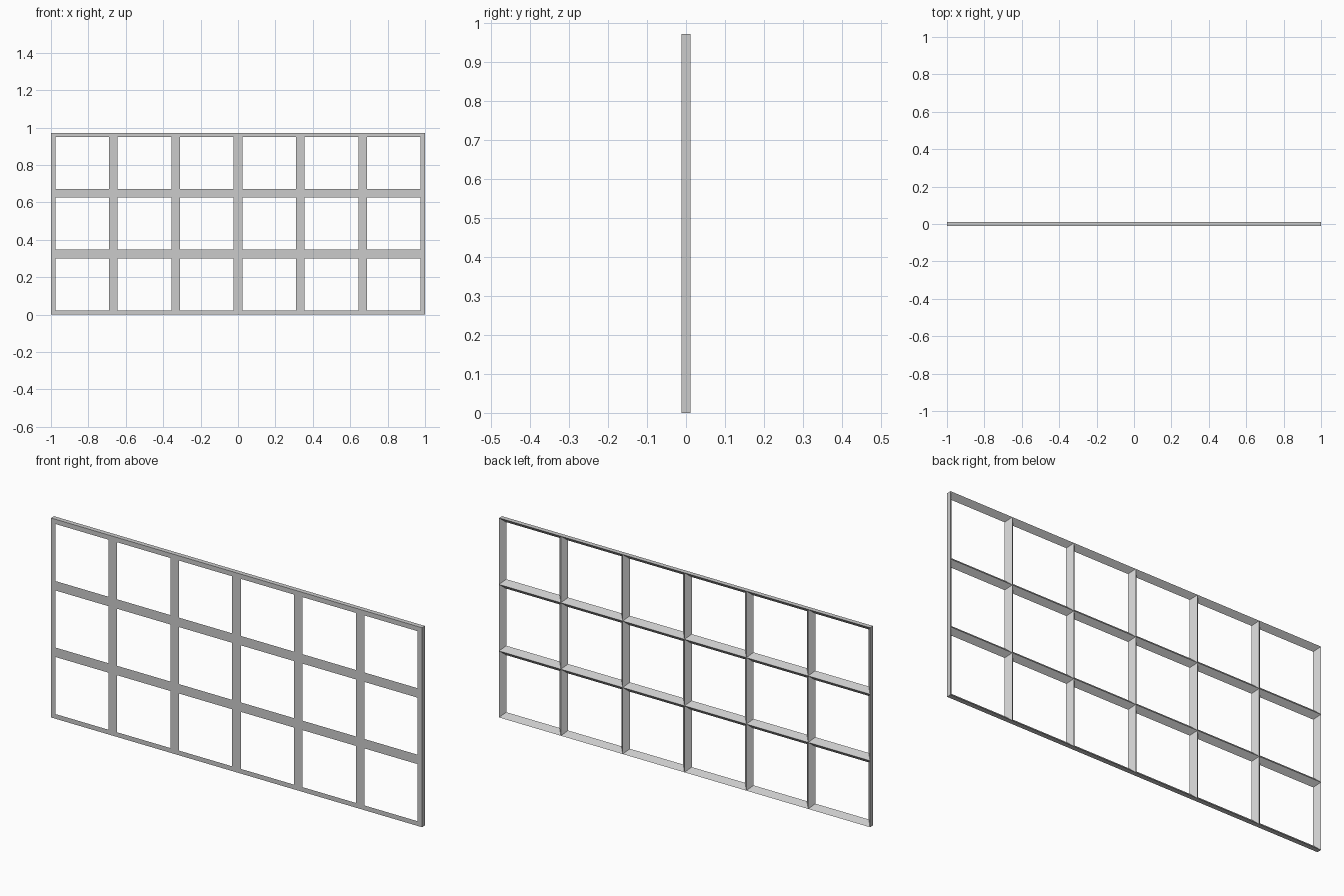
import bpy
import bmesh

cube = bpy.data.objects.get("Cube")
if cube:
    bpy.data.objects.remove(cube, do_unlink=True)

COLS, ROWS = 6, 3
WIDTH, HEIGHT = 2.0, 0.972
HALF_BAR = 0.023        # half the width of an inner bar
FRONT, BACK = -0.0115, 0.0115
CW, CH = WIDTH / COLS, HEIGHT / ROWS

# Plain grey finish
grey = bpy.data.materials.new("grey")
grey.use_nodes = True
colour = (0.6, 0.6, 0.6, 1)
grey.diffuse_color = colour
grey.node_tree.nodes["Principled BSDF"].inputs["Base Color"].default_value = colour

bm = bmesh.new()


def rectangle(col, row, inset, y):
    """Corner loop of one pane, counter-clockwise seen from the front."""
    x0, x1 = -WIDTH / 2 + col * CW + inset, -WIDTH / 2 + (col + 1) * CW - inset
    z0, z1 = row * CH + inset, (row + 1) * CH - inset
    return [bm.verts.new((x, y, z)) for x, z in ((x0, z0), (x1, z0), (x1, z1), (x0, z1))]


# Each pane opening: flat front border, bevelled reveal rising to a sharp back ridge
for col in range(COLS):
    for row in range(ROWS):
        outer = rectangle(col, row, 0, FRONT)
        inner = rectangle(col, row, HALF_BAR, FRONT)
        ridge = rectangle(col, row, 0, BACK)
        on_rim = (row == 0, col == COLS - 1, row == ROWS - 1, col == 0)
        for a in range(4):
            b = (a + 1) % 4
            bm.faces.new((outer[a], outer[b], inner[b], inner[a]))
            bm.faces.new((inner[a], inner[b], ridge[b], ridge[a]))
            # Flat outside edge of the frame
            if on_rim[a]:
                bm.faces.new((outer[b], outer[a], ridge[a], ridge[b]))

bmesh.ops.remove_doubles(bm, verts=bm.verts[:], dist=0.0005)
bmesh.ops.recalc_face_normals(bm, faces=bm.faces[:])

mesh = bpy.data.meshes.new("window_lattice")
bm.to_mesh(mesh)
bm.free()
mesh.materials.append(grey)
lattice = bpy.data.objects.new("window_lattice", mesh)
bpy.context.collection.objects.link(lattice)
